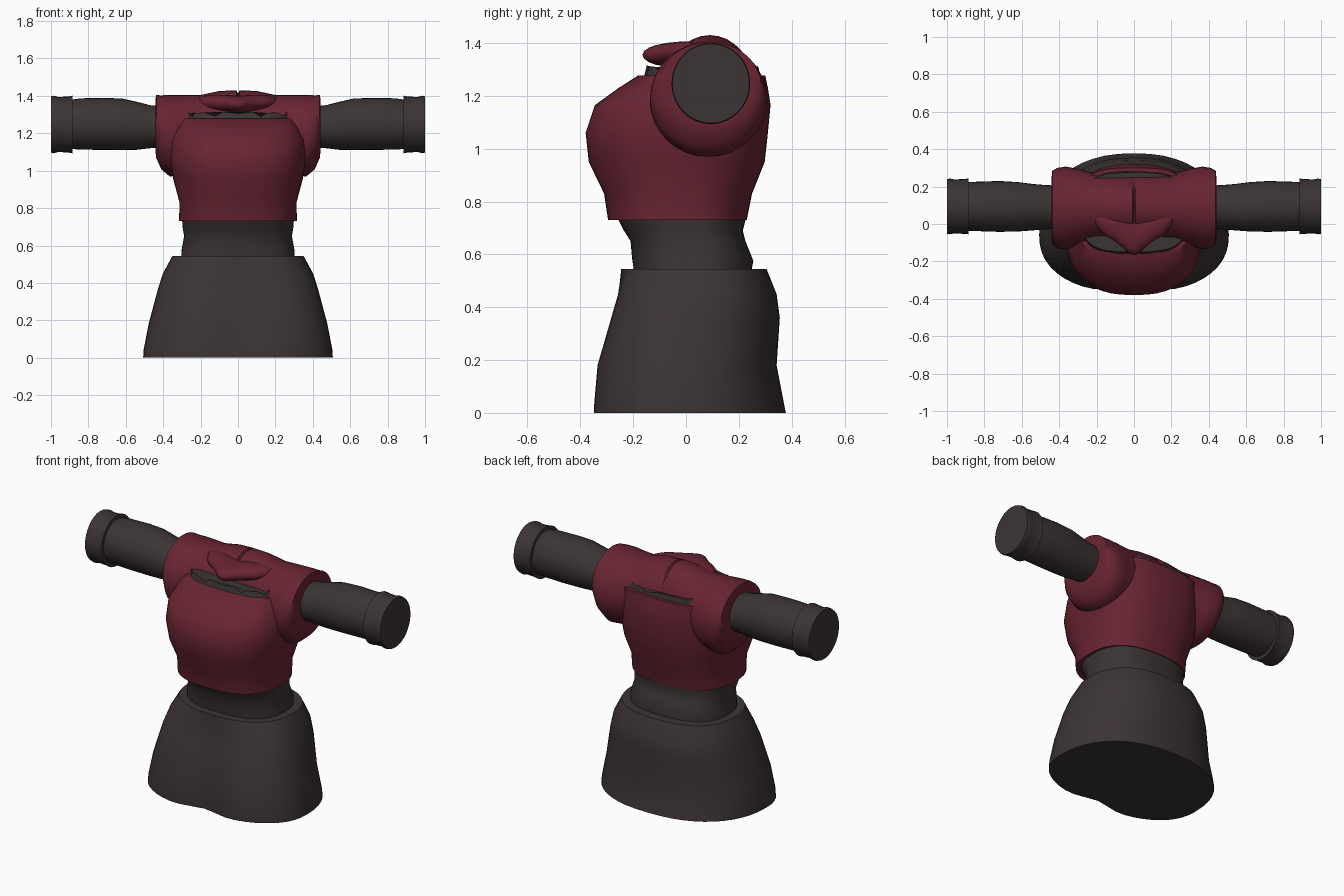
import bpy, bmesh, math
from mathutils import Vector


def material(name, rgb):
    m = bpy.data.materials.new(name)
    m.diffuse_color = (*rgb, 1)
    return m


DARK = material("charcoal cloth", (0.045, 0.034, 0.034))
RED = material("maroon cloth", (0.14, 0.018, 0.032))


def loft(name, rings, mat, angle=40):
    """Skin a list of equal rings and cap both ends."""
    bm = bmesh.new()
    rows = [[bm.verts.new(p) for p in ring] for ring in rings]
    n = len(rows[0])
    for a, b in zip(rows, rows[1:]):
        for i in range(n):
            j = (i + 1) % n
            bm.faces.new((a[i], a[j], b[j], b[i]))
    bm.faces.new(rows[0][::-1])
    bm.faces.new(rows[-1])
    bmesh.ops.recalc_face_normals(bm, faces=bm.faces)
    me = bpy.data.meshes.new(name)
    bm.to_mesh(me)
    bm.free()
    me.materials.append(mat)
    ob = bpy.data.objects.new(name, me)
    bpy.context.collection.objects.link(ob)
    bpy.ops.object.select_all(action='DESELECT')
    ob.select_set(True)
    bpy.context.view_layer.objects.active = ob
    bpy.ops.object.shade_smooth_by_angle(angle=math.radians(angle))
    return ob


def spow(v, e):
    return math.copysign(abs(v) ** e, v)


def body_ring(z, half, front, back, mid, power=2.5, dent=0.0, jag=0.0, n=48):
    """Horizontal rounded outline; its widest line lies at y = mid."""
    pts = []
    for i in range(n):
        t = 2 * math.pi * i / n
        c, s = spow(math.cos(t), 2 / power), spow(math.sin(t), 2 / power)
        x = half * c
        y = mid + s * ((back - mid) if s > 0 else (mid - front))
        if s < 0:
            y += dent * math.exp(-(x / 0.13) ** 2)
        pts.append((x, y, z + jag * math.sin(i * 2.1) * math.sin(i * 0.7)))
    return pts


def tube_ring(x, cy, cz, ry, rz, n=32):
    return [(x, cy + ry * math.cos(2 * math.pi * i / n),
             cz + rz * math.sin(2 * math.pi * i / n)) for i in range(n)]


# Skirt
loft("skirt", [body_ring(*r) for r in [
    (0.00, 0.507, -0.37, 0.378, -0.06, 2.3, 0.05),
    (0.04, 0.505, -0.368, 0.37, -0.06, 2.3, 0.05),
    (0.18, 0.478, -0.355, 0.343, -0.05, 2.3, 0.04),
    (0.36, 0.43, -0.30, 0.355, -0.03, 2.4, 0.03),
    (0.45, 0.402, -0.272, 0.343, 0.0, 2.4, 0.02),
    (0.545, 0.35, -0.245, 0.305, 0.02, 2.4, 0.0)]], DARK)

# Waist
loft("waist", [body_ring(*r) for r in [
    (0.50, 0.305, -0.19, 0.24, 0.02),
    (0.575, 0.302, -0.203, 0.255, 0.02),
    (0.65, 0.288, -0.21, 0.225, 0.01),
    (0.69, 0.295, -0.235, 0.215, 0.0),
    (0.75, 0.30, -0.265, 0.23, -0.02)]], DARK)

# Torso
loft("torso", [body_ring(*r) for r in [
    (0.73, 0.315, -0.295, 0.23, -0.03, 2.5),
    (0.83, 0.313, -0.31, 0.25, -0.03, 2.5),
    (0.95, 0.345, -0.368, 0.298, -0.03, 2.5),
    (1.06, 0.365, -0.38, 0.31, -0.03, 2.5),
    (1.165, 0.36, -0.345, 0.32, -0.02, 2.6),
    (1.23, 0.335, -0.255, 0.31, 0.02, 2.8),
    (1.278, 0.308, -0.18, 0.30, 0.06, 3.2)]], RED)

# Ragged lining showing above the torso rim
loft("neck_lining", [body_ring(*r) for r in [
    (1.25, 0.295, -0.165, 0.285, 0.06, 3.2, 0, 0),
    (1.305, 0.285, -0.15, 0.275, 0.06, 3.2, 0, 0.018)]], DARK)

# Shoulder yoke, one tube across both sleeves with a shallow centre seam
half_yoke = [(0.0, 0.09, 1.225, 0.17, 0.188), (0.008, 0.09, 1.225, 0.17, 0.205),
             (0.10, 0.09, 1.22, 0.17, 0.206), (0.20, 0.09, 1.205, 0.18, 0.20),
             (0.30, 0.09, 1.19, 0.205, 0.215), (0.365, 0.085, 1.187, 0.222, 0.218),
             (0.41, 0.085, 1.205, 0.215, 0.198), (0.437, 0.09, 1.236, 0.195, 0.168),
             (0.44, 0.09, 1.24, 0.165, 0.15)]
yoke = [(-x, *r) for x, *r in half_yoke[:0:-1]] + half_yoke
loft("shoulder_yoke", [tube_ring(*r) for r in yoke], RED, 50)

# Draped collar: wide fold with a lobe hanging forward in the middle
fold = []
for k in range(21):
    x = -0.21 + 0.021 * k
    u = abs(x) / 0.21
    lobe = math.exp(-(x / 0.075) ** 2)
    front = -0.085 - 0.08 * lobe + 0.09 * u ** 4
    fold.append(tube_ring(x, (front + 0.08) / 2, 1.36 + 0.005 * u - 0.005 * lobe,
                          (0.08 - front) / 2, 0.046 - 0.02 * u ** 4, 20))
loft("collar_fold", fold, RED, 60)

# Arms and cuffs
for side, label in ((-1, "left"), (1, "right")):
    arm = [(0.38, 0.09, 1.235, 0.115, 0.112), (0.47, 0.09, 1.235, 0.118, 0.115),
           (0.54, 0.09, 1.24, 0.124, 0.128), (0.62, 0.092, 1.248, 0.132, 0.138),
           (0.72, 0.094, 1.25, 0.136, 0.139), (0.84, 0.094, 1.25, 0.132, 0.137),
           (0.91, 0.094, 1.247, 0.13, 0.13)]
    cuff = [(0.885, 0.094, 1.247, 0.132, 0.135), (0.886, 0.094, 1.247, 0.149, 0.154),
            (0.905, 0.094, 1.247, 0.147, 0.15), (0.96, 0.094, 1.247, 0.144, 0.147),
            (0.985, 0.094, 1.247, 0.149, 0.154), (1.0, 0.094, 1.247, 0.146, 0.15)]
    loft(label + "_arm", [tube_ring(side * x, *r) for x, *r in arm], DARK)
    loft(label + "_cuff", [tube_ring(side * x, *r) for x, *r in cuff], DARK)
